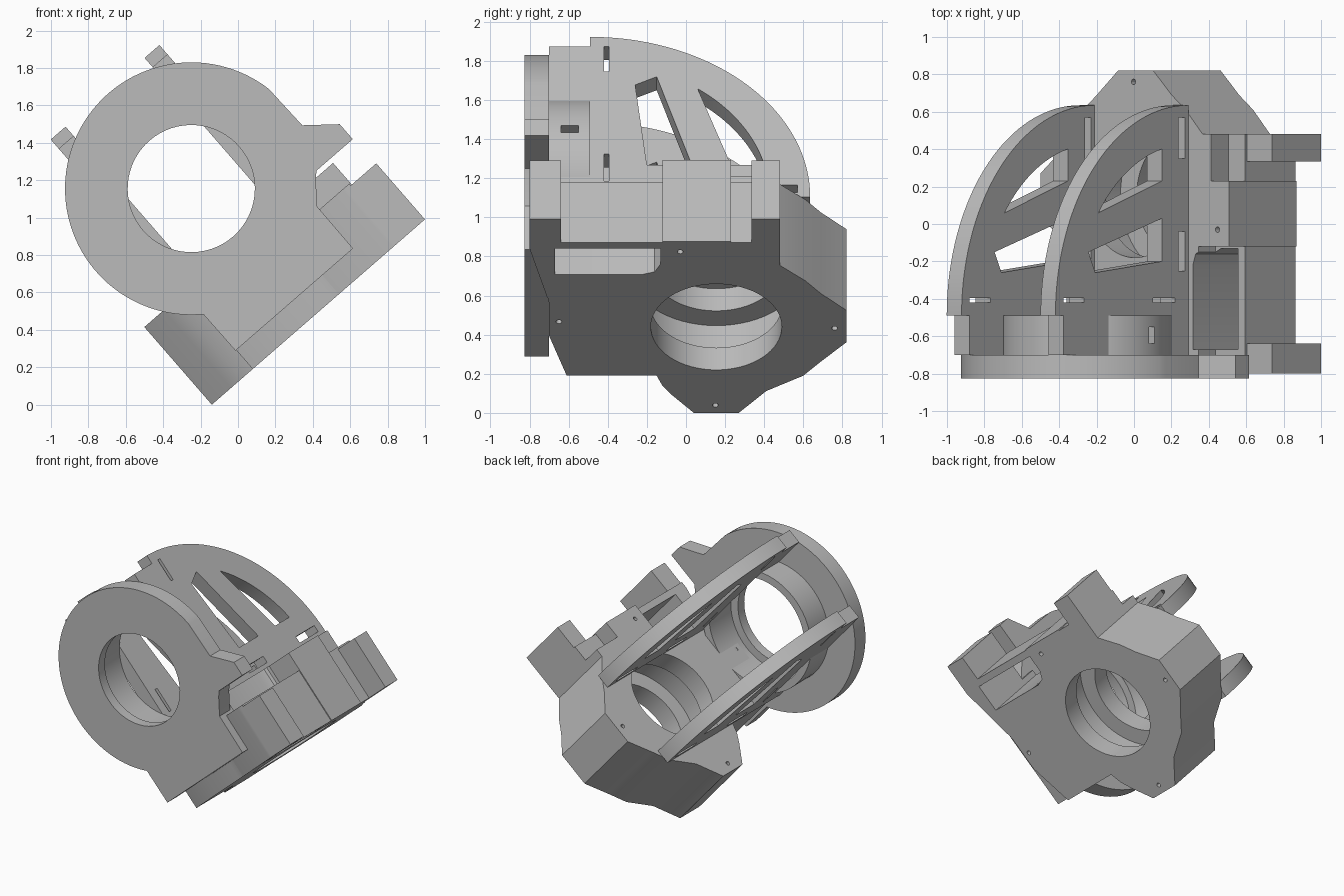
import bpy, bmesh
from math import cos, sin, pi, radians
from mathutils import Matrix

old = bpy.data.objects.get("Cube")
if old:
    bpy.data.objects.remove(old)

GREY = (0.5, 0.5, 0.5, 1)
mat = bpy.data.materials.new("plain grey")
mat.use_nodes = True
mat.diffuse_color = GREY
mat.node_tree.nodes["Principled BSDF"].inputs["Base Color"].default_value = GREY

# The bracket is built level in (u, y, w), then tilted about y
TILT = Matrix.Translation((-0.14, 0, 0)) @ Matrix.Rotation(radians(-41), 4, 'Y')
RU, RW = 0.675, 0.944          # axis of the front ring
BU, BY = 0.67, 0.155           # axis of the base bore


def prism(name, pts, axis, lo, hi):
    """Extrude a closed profile along u, y or w."""
    place = {'u': lambda p, d: (d, p[0], p[1]),
             'y': lambda p, d: (p[0], d, p[1]),
             'w': lambda p, d: (p[0], p[1], d)}[axis]
    bm = bmesh.new()
    a = [bm.verts.new(place(p, lo)) for p in pts]
    b = [bm.verts.new(place(p, hi)) for p in pts]
    bm.faces.new(a)
    bm.faces.new(b[::-1])
    for i in range(len(pts)):
        j = (i + 1) % len(pts)
        bm.faces.new((a[i], b[i], b[j], a[j]))
    bmesh.ops.recalc_face_normals(bm, faces=bm.faces)
    bm.transform(TILT)
    me = bpy.data.meshes.new(name)
    bm.to_mesh(me)
    bm.free()
    me.materials.append(mat)
    ob = bpy.data.objects.new(name, me)
    bpy.context.collection.objects.link(ob)
    return ob


def arc(cx, cy, r, a0, a1, n=32):
    steps = [radians(a0 + (a1 - a0) * i / n) for i in range(n + 1)]
    return [(cx + r * cos(t), cy + r * sin(t)) for t in steps]


def circle(cx, cy, r, n=64):
    return arc(cx, cy, r, 0, 360, n)[:-1]


def rect(x0, x1, y0, y1):
    return [(x0, y0), (x1, y0), (x1, y1), (x0, y1)]


def combine(ob, others, operation):
    for o in others:
        m = ob.modifiers.new("bool", 'BOOLEAN')
        m.operation, m.solver, m.object = operation, 'EXACT', o
        bpy.context.view_layer.update()
        dg = bpy.context.evaluated_depsgraph_get()
        me = bpy.data.meshes.new_from_object(ob.evaluated_get(dg))
        ob.modifiers.clear()
        ob.data = me
        bpy.data.objects.remove(o)


# Base block: tall body, lower right-hand shelf and two end lugs
left = [(0.29, -0.61), (0.29, -0.15), (0.21, -0.12), (0.137, -0.07), (0, 0.04),
        (0, 0.27), (0.17, 0.41), (0.29, 0.60), (0.40, 0.69), (0.55, 0.82),
        (0.80, 0.82), (0.93, 0.69), (1.03, 0.61), (1.15, 0.48)]
tall = left + [(1.21, 0.48), (1.21, 0.23), (1.337, 0.23), (1.337, -0.12),
               (1.12, -0.12), (1.12, -0.74), (0.85, -0.70), (0.60, -0.70)]
shelf = [(0.9, 0.45), (1.15, 0.48), (1.33, 0.48), (1.33, -0.80),
         (1.28, -0.80), (0.9, -0.71)]
base = prism("base_block", tall, 'w', 0, 0.55)
lugs = [prism("lug", rect(1.3, 1.51, y0, y1), 'w', 0, 0.397)
        for y0, y1 in ((-0.80, -0.64), (0.335, 0.48))]
combine(base, [prism("shelf", shelf, 'w', 0, 0.41)] + lugs, 'UNION')

# Bore with an inner recess, pocket and screw holes through the base
cuts = [prism("bore", circle(BU, BY, 0.335), 'w', -0.1, 0.7),
        prism("recess", circle(BU, BY, 0.45), 'w', 0.15, 0.40),
        prism("pocket", [(1.08, -0.67), (1.28, -0.67), (1.28, -0.13),
                         (1.16, -0.13), (1.10, -0.16), (1.08, -0.22)], 'w', -0.1, 0.7)]
for u, y in ((0.71, -0.65), (1.255, -0.03), (0.66, 0.76), (0.06, 0.15)):
    cuts.append(prism("screw_hole", circle(u, y, 0.015, 12), 'w', -0.1, 0.7))
combine(base, cuts, 'DIFFERENCE')

# Front ring with split clamp ear and foot
ring_pts = arc(RU, RW, 0.675, 11, 234.5, 72) + [
    (0.285, 0.135), (1.118, 0.135), (1.12, 0.40), (1.12, 0.43), (1.21, 0.545),
    (1.243, 0.577), (1.50, 0.577), (1.50, 0.683), (1.345, 0.81)]
ring = prism("front_ring", ring_pts, 'y', -0.825, -0.70)
combine(ring, [prism("ring_hole", circle(RU, RW, 0.34), 'y', -0.9, -0.6),
               prism("ring_recess", circle(RU, RW, 0.40), 'y', -0.75, -0.6)], 'DIFFERENCE')

# Collar behind the ring, with a side hole
collar = prism("ring_collar", circle(RU, RW, 0.455), 'y', -0.70, -0.49)
combine(collar, [prism("collar_bore", circle(RU, RW, 0.40), 'y', -0.8, -0.4),
                 prism("side_hole", rect(-0.64, -0.55, 0.92, 0.965), 'u', 1, 1.3)],
        'DIFFERENCE')

# Two curved gussets with windows and slots
gusset_pts = [(-0.70, 0.55), (-0.70, 1.57), (-0.49, 1.57)] + [
    (-0.49 + 1.125 * sin(t), 0.55 + 1.085 * cos(t))
    for t in [pi / 2 * i / 40 for i in range(41)]]
arc_window = [(0.23, 0.767)] + arc(-0.49, 0.55, 0.917, 13.7, 53.2, 20)
strut_window = [(0.03, 0.767), (-0.20, 0.767), (-0.26, 1.31), (-0.15, 1.365)]
slots = [rect(0.35, 0.57, 0.58, 0.63), rect(-0.25, -0.04, 0.58, 0.63),
         rect(-0.42, -0.395, 1.40, 1.57), rect(-0.42, -0.395, 0.66, 0.84)]
for name, u0, u1 in (("left_gusset", 0.945, 1.05), ("right_gusset", 0.28, 0.385)):
    g = prism(name, gusset_pts, 'u', u0, u1)
    cuts = [prism("window", p, 'u', 0, 1.4) for p in [arc_window, strut_window] + slots]
    cuts.append(prism("gusset_bore", circle(RU, RW, 0.40), 'y', -0.8, -0.49))
    combine(g, cuts, 'DIFFERENCE')

# Smooth the curved walls, keep the edges crisp
bpy.ops.object.select_all(action='DESELECT')
for ob in bpy.context.collection.objects:
    if ob.type == 'MESH' and ob.data.materials and ob.data.materials[0] == mat:
        ob.select_set(True)
        bpy.context.view_layer.objects.active = ob
bpy.ops.object.shade_smooth_by_angle(angle=radians(20))
